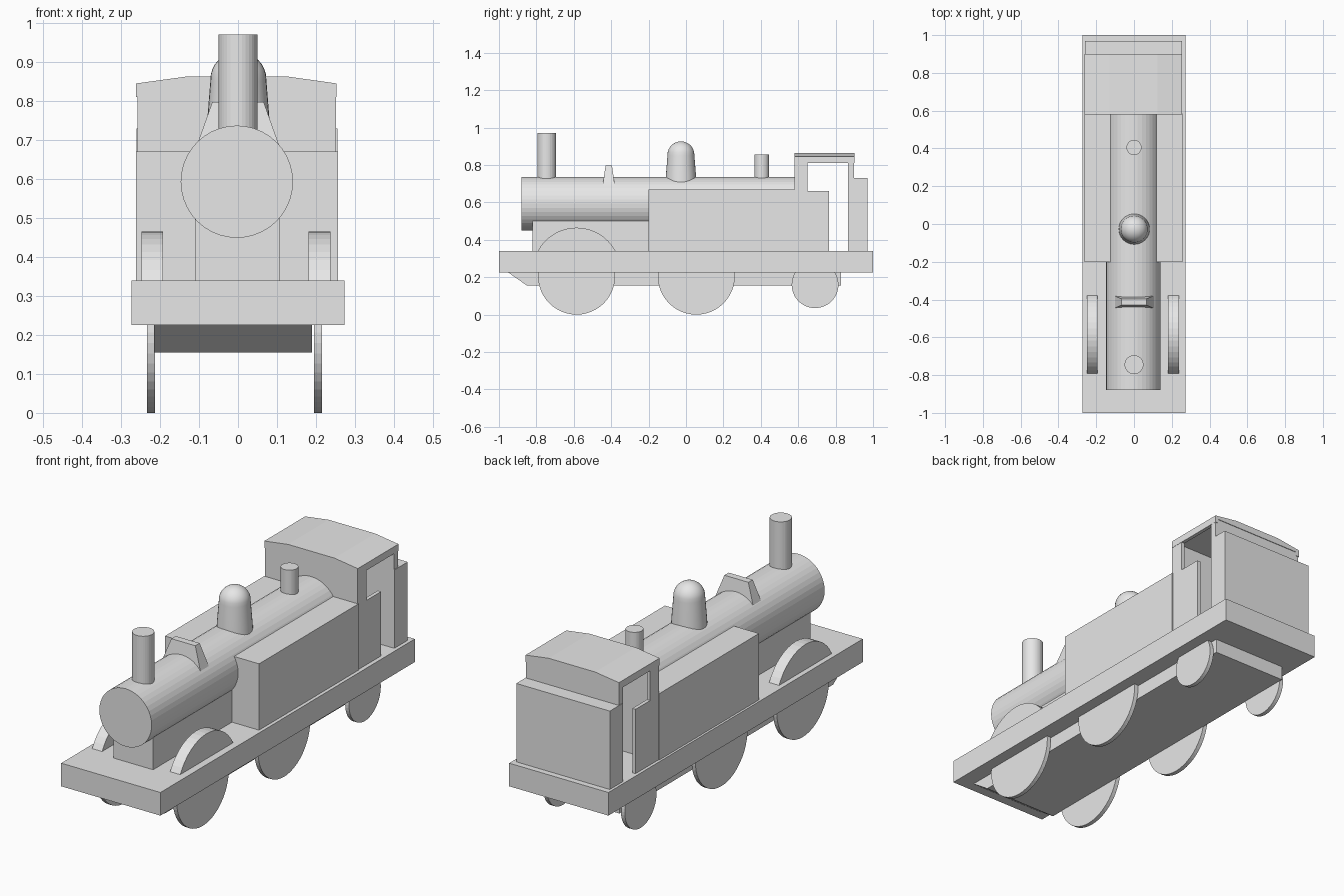
import bpy, bmesh, math
from mathutils import Matrix, Vector

old = bpy.data.objects.get("Cube")
if old:
    bpy.data.objects.remove(old, do_unlink=True)

grey = bpy.data.materials.new("plain grey")
grey.use_nodes = True
grey.diffuse_color = (0.8, 0.8, 0.8, 1)
grey.node_tree.nodes["Principled BSDF"].inputs["Base Color"].default_value = (0.8, 0.8, 0.8, 1)


def finish(name, bm):
    bmesh.ops.recalc_face_normals(bm, faces=bm.faces)
    mesh = bpy.data.meshes.new(name)
    bm.to_mesh(mesh)
    bm.free()
    mesh.materials.append(grey)
    obj = bpy.data.objects.new(name, mesh)
    bpy.context.collection.objects.link(obj)
    return obj


def prism(name, points, axis, lo, hi):
    """Extrude a closed 2D profile along x (points y,z) or y (points x,z)."""
    bm = bmesh.new()
    place = (lambda p: (lo, p[0], p[1])) if axis == "x" else (lambda p: (p[0], lo, p[1]))
    face = bm.faces.new([bm.verts.new(place(p)) for p in points])
    out = bmesh.ops.extrude_face_region(bm, geom=[face])
    move = Vector((hi - lo, 0, 0)) if axis == "x" else Vector((0, hi - lo, 0))
    bmesh.ops.translate(bm, vec=move, verts=[v for v in out["geom"] if isinstance(v, bmesh.types.BMVert)])
    return finish(name, bm)


def box(name, x, y, z):
    corners = [(y[0], z[0]), (y[1], z[0]), (y[1], z[1]), (y[0], z[1])]
    return prism(name, corners, "x", *x)


def cylinder(name, centre, radius, length, axis, sides=32):
    turn = {"x": Matrix.Rotation(math.pi / 2, 4, "Y"),
            "y": Matrix.Rotation(math.pi / 2, 4, "X"), "z": Matrix()}[axis]
    bm = bmesh.new()
    bmesh.ops.create_cone(bm, cap_ends=True, segments=sides, radius1=radius, radius2=radius,
                          depth=length, matrix=Matrix.Translation(centre) @ turn)
    return finish(name, bm)


# Running board and the frame under it
box("footplate", (-0.273, 0.273), (-1, 1), (0.225, 0.34))
prism("underframe", [(-0.95, 0.225), (-0.85, 0.155), (0.83, 0.155), (0.83, 0.225)], "x", -0.215, 0.19)

# Wheels and front splashers
for side, wheel_x, guard in (("right", -0.223, (-0.248, -0.193)), ("left", 0.205, (0.181, 0.237))):
    for part, y, r, z in (("front", -0.585, 0.206, 0.206), ("middle", 0.055, 0.206, 0.206),
                          ("rear", 0.69, 0.125, 0.16)):
        cylinder(f"{side}_{part}_wheel", (wheel_x, y, z), r, 0.021, "x", 48)
    start = math.asin(0.11 / 0.235)
    arc = [start + (math.pi - 2 * start) * i / 16 for i in range(17)]
    prism(f"{side}_splasher", [(-0.585 + 0.235 * math.cos(a), 0.23 + 0.235 * math.sin(a)) for a in arc],
          "x", *guard)

# Boiler, its saddle and the side tanks
cylinder("boiler", (-0.003, -0.15, 0.593), 0.144, 1.46, "y", 40)
box("saddle", (-0.11, 0.107), (-0.82, -0.2), (0.34, 0.52))
box("side_tanks", (-0.262, 0.256), (-0.2, 0.585), (0.34, 0.67))

# Boiler fittings
cylinder("chimney", (0, -0.745, 0.83), 0.05, 0.28, "z")
cylinder("safety_valve", (0, 0.405, 0.785), 0.04, 0.14, "z")

# Dome turned from a tapered body with a round cap
bm = bmesh.new()
profile = [(0.084, 0.68), (0.08, 0.75), (0.072, 0.85)]
profile += [(0.072 * math.cos(a), 0.855 + 0.071 * math.sin(a))
            for a in [math.pi / 2 * i / 8 for i in range(1, 9)]]
verts = [bm.verts.new((r, 0, z)) for r, z in profile]
edges = [bm.edges.new(pair) for pair in zip(verts, verts[1:])]
bmesh.ops.spin(bm, geom=verts + edges, cent=(0, 0, 0), axis=(0, 0, 1), angle=math.tau, steps=32)
bmesh.ops.remove_doubles(bm, verts=bm.verts, dist=0.0005)
bmesh.ops.translate(bm, vec=(0.001, -0.027, 0), verts=bm.verts)
dome = finish("steam_dome", bm)
dome.data.polygons.foreach_set("use_smooth", [True] * len(dome.data.polygons))

# Tapered block over the boiler
bm = bmesh.new()
bmesh.ops.create_cube(bm, size=2)
for v in bm.verts:
    top = v.co.z > 0
    v.co = (v.co.x * (0.066 if top else 0.115), -0.413 + v.co.y * (0.017 if top else 0.037),
            0.797 if top else 0.66)
finish("boiler_saddle_block", bm)

# Cab walls, with an open doorway and window on each side
box("cab_floor_wall", (-0.258, 0.252), (0.58, 0.6), (0.34, 0.845))
for side, x in (("right", (-0.258, -0.24)), ("left", (0.234, 0.252))):
    prism(f"{side}_cab_side", [(0.58, 0.34), (0.765, 0.34), (0.765, 0.66), (0.65, 0.66),
                               (0.65, 0.82), (0.58, 0.82)], "x", *x)
box("cab_back_wall", (-0.258, 0.252), (0.865, 0.897), (0.34, 0.845))
box("bunker", (-0.26, 0.255), (0.868, 0.97), (0.34, 0.73))

# Cab roof with sloping shoulders
prism("cab_roof", [(-0.261, 0.81), (-0.261, 0.845), (-0.13, 0.863), (0.125, 0.863),
                   (0.253, 0.845), (0.253, 0.81), (0.235, 0.81), (0.235, 0.83),
                   (-0.243, 0.83), (-0.243, 0.81)], "y", 0.58, 0.9)
